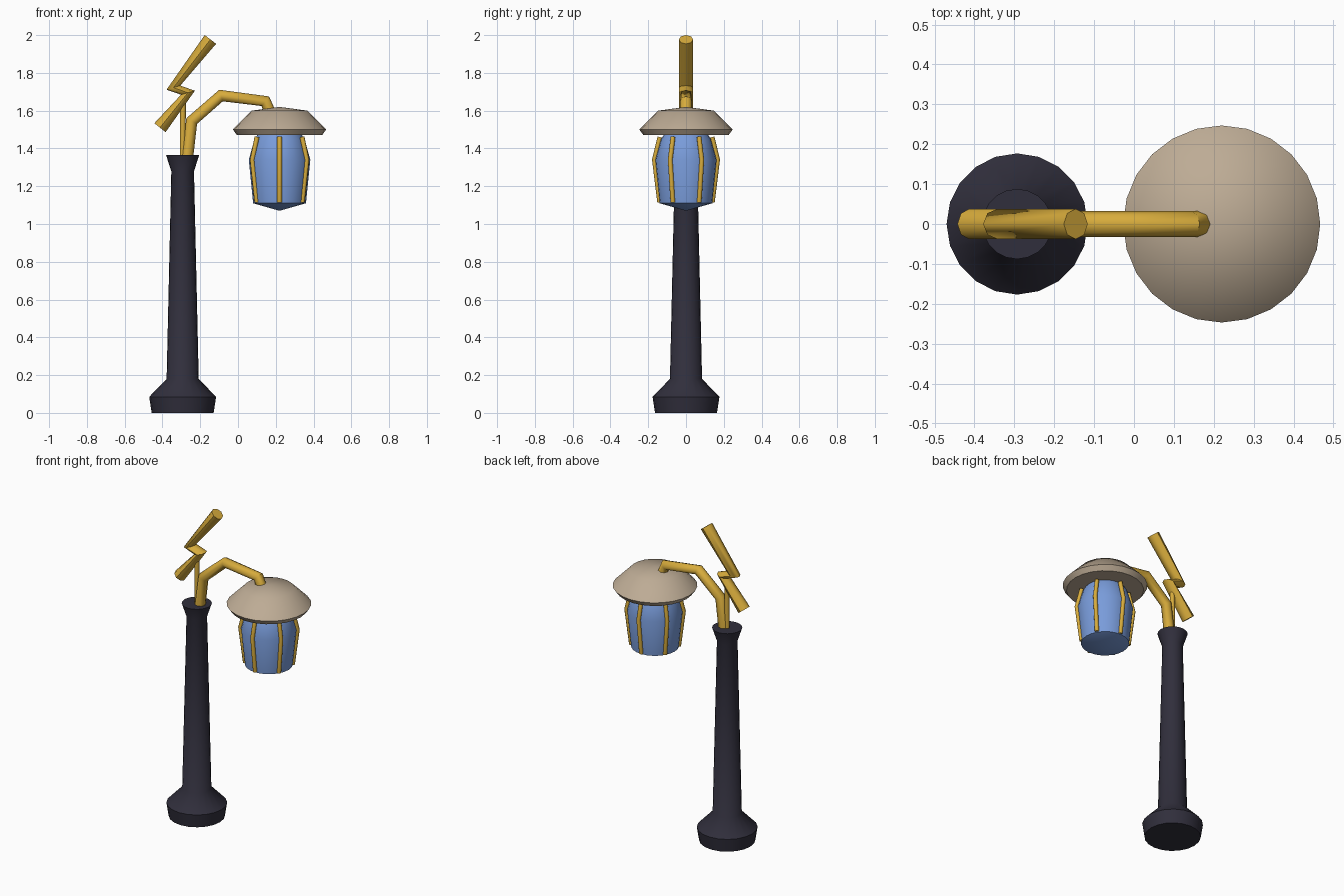
import bpy
import bmesh
from math import cos, sin, pi, radians

cube = bpy.data.objects.get("Cube")
if cube:
    bpy.data.objects.remove(cube, do_unlink=True)


def material(name, rgb):
    mat = bpy.data.materials.new(name)
    mat.use_nodes = True
    mat.diffuse_color = (*rgb, 1)
    bsdf = mat.node_tree.nodes["Principled BSDF"]
    bsdf.inputs["Base Color"].default_value = (*rgb, 1)
    bsdf.inputs["Roughness"].default_value = 0.6
    return mat


IRON = material("dark_iron", (0.03, 0.028, 0.045))
GOLD = material("gold", (0.68, 0.41, 0.045))
SHADE = material("beige_shade", (0.51, 0.41, 0.30))
GLASS = material("blue_glass", (0.19, 0.33, 0.70))


def smooth(obj, angle=50):
    bpy.ops.object.select_all(action="DESELECT")
    obj.select_set(True)
    bpy.context.view_layer.objects.active = obj
    bpy.ops.object.shade_smooth_by_angle(angle=radians(angle))


def lathe(name, profile, x, sides, mat):
    """Turn a closed (radius, height) profile, listed bottom to top, about z."""
    bm = bmesh.new()
    rings = []
    for r, z in profile:
        rings.append([bm.verts.new((r * cos(2 * pi * i / sides),
                                    r * sin(2 * pi * i / sides), z))
                      for i in range(sides)])
    for low, high in zip(rings, rings[1:]):
        for i in range(sides):
            j = (i + 1) % sides
            bm.faces.new((low[i], low[j], high[j], high[i]))
    if profile[0][0] > 0:
        bm.faces.new(rings[0][::-1])
    if profile[-1][0] > 0:
        bm.faces.new(rings[-1])
    bmesh.ops.remove_doubles(bm, verts=bm.verts, dist=0.0001)
    bmesh.ops.recalc_face_normals(bm, faces=bm.faces)
    mesh = bpy.data.meshes.new(name)
    bm.to_mesh(mesh)
    bm.free()
    obj = bpy.data.objects.new(name, mesh)
    obj.location.x = x
    bpy.context.collection.objects.link(obj)
    mesh.materials.append(mat)
    smooth(obj)
    return obj


def tube(name, points, radius, mat, resolution=2):
    """Round capped tube along straight segments."""
    curve = bpy.data.curves.new(name, "CURVE")
    curve.dimensions = "3D"
    curve.bevel_depth = radius
    curve.bevel_resolution = resolution
    curve.use_fill_caps = True
    spline = curve.splines.new("POLY")
    spline.points.add(len(points) - 1)
    for point, co in zip(spline.points, points):
        point.co = (*co, 1)
    curve.materials.append(mat)
    obj = bpy.data.objects.new(name, curve)
    bpy.context.collection.objects.link(obj)
    bpy.ops.object.select_all(action="DESELECT")
    obj.select_set(True)
    bpy.context.view_layer.objects.active = obj
    bpy.ops.object.convert(target="MESH")
    obj = bpy.context.object
    smooth(obj)
    return obj


POST_X, LAMP_X = -0.293, 0.22

# Post with flared foot and collar
lathe("post", [(0.164, 0), (0.177, 0.085), (0.085, 0.18), (0.06, 1.28),
               (0.088, 1.365)], POST_X, 20, IRON)

# Bent arm carrying the lantern
tube("lantern_arm", [(-0.272, 0, 1.33), (-0.245, 0, 1.545), (-0.09, 0, 1.68),
                     (0.145, 0, 1.65), (0.17, 0, 1.585)], 0.032, GOLD)

# Thin stem and zigzag bolt ornament
tube("bolt_stem", [(-0.293, 0, 1.33), (-0.291, 0, 1.66)], 0.015, GOLD)
tube("zigzag_bolt", [(-0.146, 0, 1.977), (-0.342, 0, 1.722),
                     (-0.265, 0, 1.695), (-0.413, 0, 1.51)], 0.038, GOLD)

# Lantern shade and glass
lathe("lantern_shade", [(0, 1.47), (0.225, 1.47), (0.247, 1.50),
                        (0.148, 1.60), (0, 1.62)], LAMP_X, 24, SHADE)
lathe("lantern_glass", [(0, 1.07), (0.14, 1.11), (0.163, 1.34), (0.132, 1.45),
                        (0.115, 1.475)], LAMP_X, 24, GLASS)

# Six ribs around the glass
for k in range(6):
    a = -pi / 2 + k * pi / 3
    path = [(LAMP_X + r * cos(a), r * sin(a), z)
            for r, z in ((0.138, 1.46), (0.167, 1.34), (0.139, 1.115))]
    tube(f"lantern_rib_{k + 1}", path, 0.013, GOLD)
